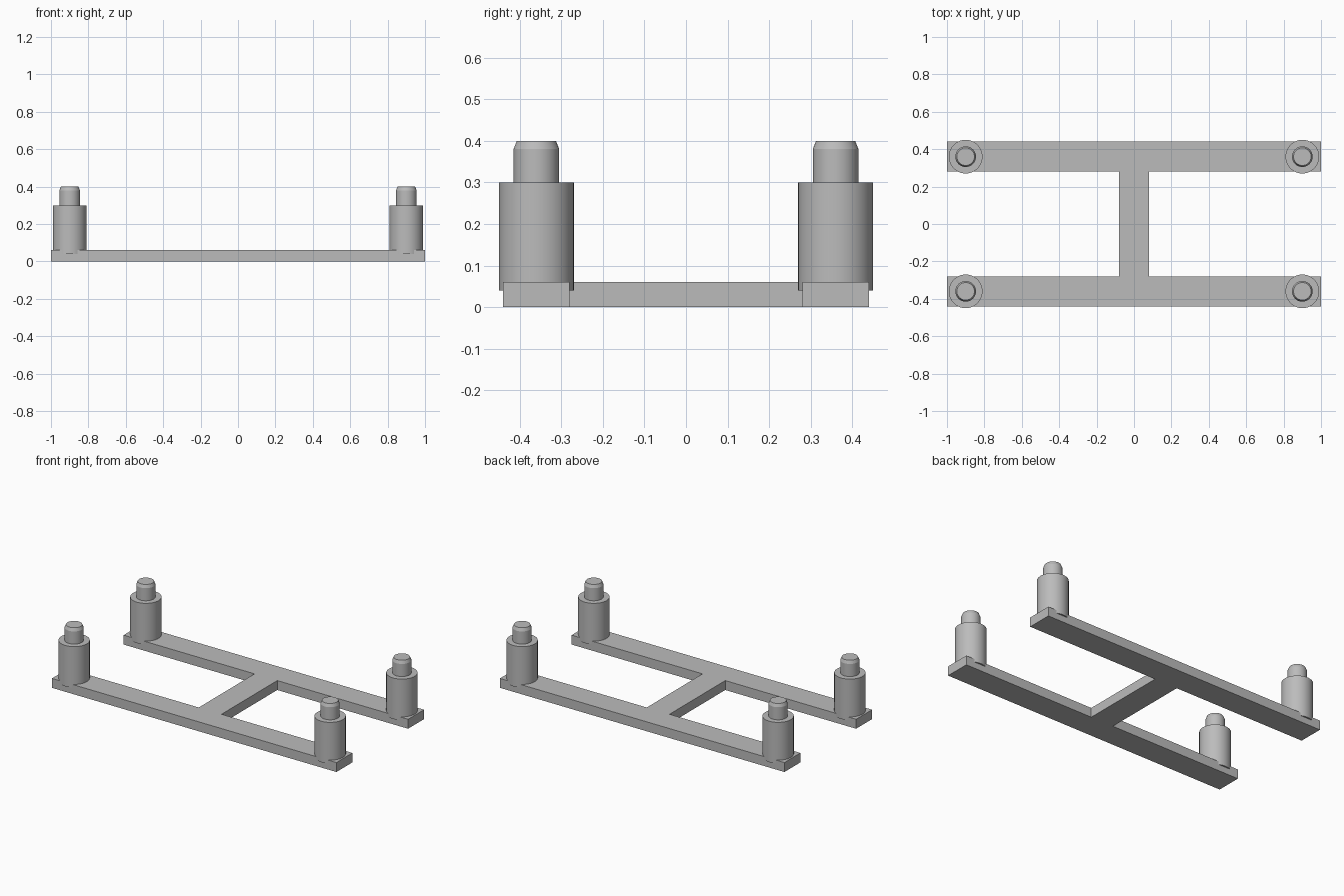
import bpy
import bmesh
import math

cube = bpy.data.objects.get("Cube")
if cube:
    bpy.data.objects.remove(cube, do_unlink=True)

grey = bpy.data.materials.new("plain_grey")
grey.use_nodes = True
colour = (0.5, 0.5, 0.5, 1)
grey.diffuse_color = colour
grey.node_tree.nodes["Principled BSDF"].inputs["Base Color"].default_value = colour

BAR_IN, BAR_OUT, WEB, THICK = 0.28, 0.44, 0.08, 0.06
POST_X, POST_Y, SIDES = 0.9, 0.36, 64


def add_object(name, bm):
    bmesh.ops.recalc_face_normals(bm, faces=bm.faces)
    mesh = bpy.data.meshes.new(name)
    bm.to_mesh(mesh)
    bm.free()
    mesh.materials.append(grey)
    obj = bpy.data.objects.new(name, mesh)
    bpy.context.collection.objects.link(obj)
    return obj


# H-shaped base: a quarter outline mirrored around the centre, then extruded
quarter = [(WEB, BAR_IN), (1, BAR_IN), (1, BAR_OUT)]
half = quarter + [(-x, y) for x, y in reversed(quarter)]
outline = half + [(-x, -y) for x, y in half]
bm = bmesh.new()
face = bm.faces.new([bm.verts.new((x, y, 0)) for x, y in outline])
top = bmesh.ops.extrude_face_region(bm, geom=[face])["geom"]
bmesh.ops.translate(bm, vec=(0, 0, THICK),
                    verts=[v for v in top if isinstance(v, bmesh.types.BMVert)])
add_object("base_frame", bm)


# Stepped post with a chamfered locating pin, as a turned profile
def add_post(name, x, y):
    profile = [(0.09, 0.04), (0.09, 0.3), (0.055, 0.3), (0.055, 0.38), (0.047, 0.4)]
    bm = bmesh.new()
    rings = []
    for r, z in profile:
        angles = [2 * math.pi * i / SIDES for i in range(SIDES)]
        rings.append([bm.verts.new((r * math.cos(a), r * math.sin(a), z)) for a in angles])
    for low, high in zip(rings, rings[1:]):
        for i in range(SIDES):
            j = (i + 1) % SIDES
            bm.faces.new((low[i], low[j], high[j], high[i]))
    bm.faces.new(rings[0])
    bm.faces.new(rings[-1])
    obj = add_object(name, bm)
    obj.location = (x, y, 0)
    bpy.ops.object.select_all(action="DESELECT")
    obj.select_set(True)
    bpy.context.view_layer.objects.active = obj
    bpy.ops.object.shade_smooth_by_angle(angle=math.radians(20))


for side, sx in (("left", 1), ("right", -1)):
    for end, sy in (("front", -1), ("back", 1)):
        add_post(f"{end}_{side}_post", sx * POST_X, sy * POST_Y)
